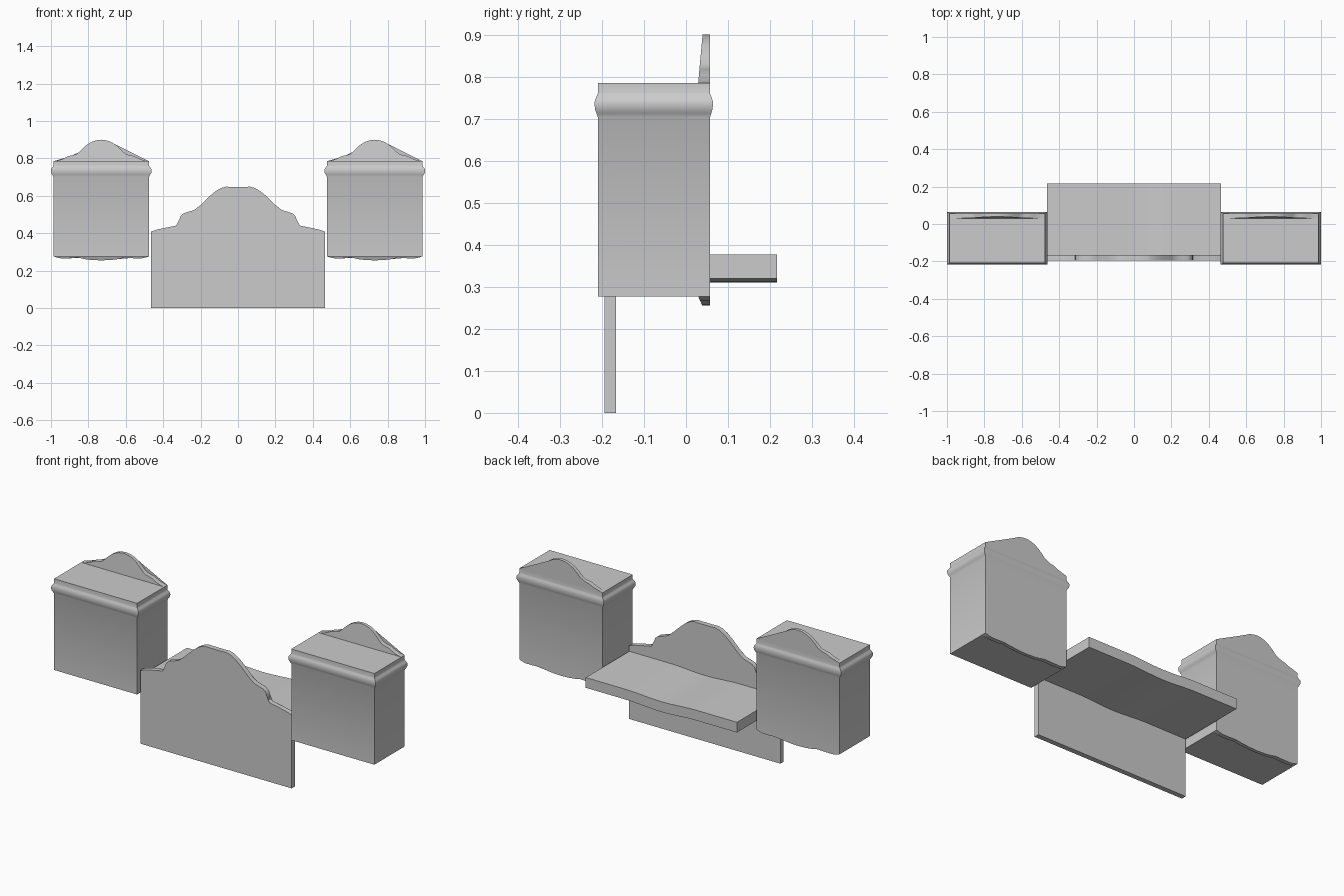
import bpy, bmesh, math

if "Cube" in bpy.data.objects:
    bpy.data.objects.remove(bpy.data.objects["Cube"])


def finish(name, bm):
    bmesh.ops.remove_doubles(bm, verts=bm.verts, dist=1e-5)
    bmesh.ops.recalc_face_normals(bm, faces=bm.faces)
    me = bpy.data.meshes.new(name)
    bm.to_mesh(me)
    bm.free()
    ob = bpy.data.objects.new(name, me)
    bpy.context.collection.objects.link(ob)
    bpy.ops.object.select_all(action='DESELECT')
    ob.select_set(True)
    bpy.context.view_layer.objects.active = ob
    bpy.ops.object.shade_smooth_by_angle(angle=math.radians(35))
    return ob


def prism(name, outline, front, back):
    """Extrude an x/z outline along y; front and back give y for a height z."""
    bm = bmesh.new()
    a = [bm.verts.new((x, front(z), z)) for x, z in outline]
    b = [bm.verts.new((x, back(z), z)) for x, z in outline]
    n = len(outline)
    for i in range(n):
        j = (i + 1) % n
        bm.faces.new((a[i], a[j], b[j], b[i]))
    bm.faces.new(a)
    bm.faces.new(b[::-1])
    bmesh.ops.triangulate(bm, faces=[f for f in bm.faces if len(f.verts) > 4])
    return finish(name, bm)


def mirrored(half, cx=0.0):
    """Left half (offsets from centre, ending at x = 0) to a full run of points."""
    return ([(cx - x, z) for x, z in half] +
            [(cx + x, z) for x, z in half[::-1] if x > 0])


# Front panel with a stepped, arched top
panel = [(.466, 0), (.466, .408), (.44, .418), (.40, .427), (.36, .434), (.33, .441),
         (.315, .448), (.313, .475), (.306, .493), (.29, .507), (.265, .514),
         (.235, .524), (.21, .54), (.20, .551), (.18, .571), (.15, .60), (.12, .625),
         (.09, .642), (.065, .649), (.03, .648), (0, .648)]
prism("front_panel", mirrored(panel), lambda z: -.194, lambda z: -.166)

# Gently waved slab behind the panel
def wave(x):
    return -.010 * (.5 + .5 * math.cos(math.pi * min(abs(x) / .22, 1)))

xs = [-.466 + .932 * i / 36 for i in range(37)]
slab = [(x, .377 + wave(x)) for x in xs] + [(x, .320 + wave(x)) for x in xs[::-1]]
prism("slab", slab, lambda z: -.166, lambda z: .217)

# Cabinets: moulded body, arched backboard and scalloped lower trim
moulding = [(.277, 0), (.703, 0), (.713, .45), (.722, .85), (.732, 1), (.742, .95),
            (.750, .6), (.757, .15), (.762, 0), (.785, 0)]
arch = [(.255, .785), (.235, .788), (.215, .794), (.195, .803), (.175, .813),
        (.155, .817), (.135, .822), (.12, .833), (.10, .853), (.075, .875),
        (.05, .889), (.025, .897), (0, .90)]
scallop = [(.255, .277), (.24, .271), (.215, .266), (.175, .266), (.15, .268),
           (.13, .271), (.115, .268), (.085, .261), (.05, .257), (0, .255)]

for side, cx in (("left", -.731), ("right", .731)):
    bm = bmesh.new()
    rings = []
    for z, k in moulding:
        hx, y0, y1 = .256 + .013 * k, -.2095 - .008 * k, .057 + .007 * k
        rings.append([bm.verts.new(p) for p in (
            (cx - hx, y0, z), (cx + hx, y0, z), (cx + hx, y1, z), (cx - hx, y1, z))])
    for lo, hi in zip(rings, rings[1:]):
        for i in range(4):
            j = (i + 1) % 4
            bm.faces.new((lo[i], lo[j], hi[j], hi[i]))
    bm.faces.new(rings[0][::-1])
    bm.faces.new(rings[-1])
    finish(side + "_cabinet_body", bm)
    prism(side + "_arched_backboard", mirrored(arch, cx),
          lambda z: .029 + (z - .785) * .09, lambda z: .057)
    prism(side + "_lower_trim", mirrored(scallop, cx),
          lambda z: .029 + (.277 - z) * .45, lambda z: .057)
